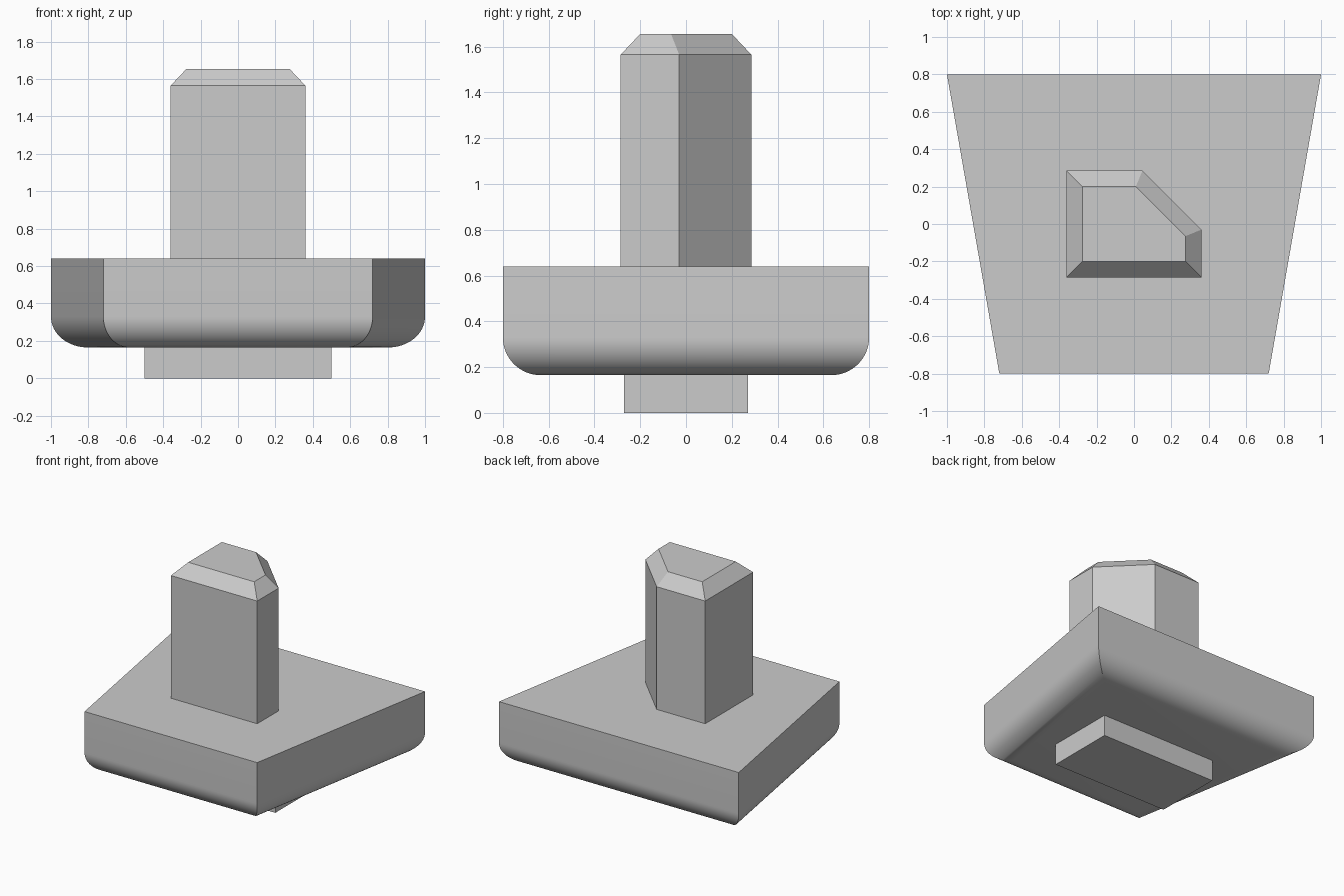
import bpy, bmesh, math
from mathutils import Vector

cube = bpy.data.objects.get("Cube")
if cube:
    bpy.data.objects.remove(cube, do_unlink=True)

grey = bpy.data.materials.new("plain grey")
grey.use_nodes = True
colour = (0.6, 0.6, 0.6, 1)
grey.diffuse_color = colour
grey.node_tree.nodes["Principled BSDF"].inputs["Base Color"].default_value = colour


def inset(outline, d):
    """Offset a convex counter-clockwise outline inwards by d."""
    pts = [Vector(p) for p in outline]
    result = []
    for i, p in enumerate(pts):
        a = (p - pts[i - 1]).normalized()
        b = (pts[(i + 1) % len(pts)] - p).normalized()
        n1, n2 = Vector((-a.y, a.x)), Vector((-b.y, b.x))
        result.append(p + (n1 + n2) * d / (1 + n1.dot(n2)))
    return result


def prism(name, outline, levels):
    """Closed solid through (inset, height) levels, bottom to top."""
    bm = bmesh.new()
    rings = [[bm.verts.new((p.x, p.y, z)) for p in inset(outline, d)]
             for d, z in levels]
    n = len(outline)
    for low, high in zip(rings, rings[1:]):
        for i in range(n):
            j = (i + 1) % n
            bm.faces.new((low[i], low[j], high[j], high[i]))
    bm.faces.new(rings[0][::-1])
    bm.faces.new(rings[-1])
    mesh = bpy.data.meshes.new(name)
    bm.to_mesh(mesh)
    bm.free()
    mesh.materials.append(grey)
    obj = bpy.data.objects.new(name, mesh)
    bpy.context.collection.objects.link(obj)
    bpy.ops.object.select_all(action="DESELECT")
    obj.select_set(True)
    bpy.context.view_layer.objects.active = obj
    bpy.ops.object.shade_smooth_by_angle(angle=math.radians(20))
    return obj


# Tapered block with rounded lower edges
bottom, top, radius, steps = 0.165, 0.64, 0.165, 16
fillet = []
for k in range(steps + 1):
    a = math.pi / 2 * k / steps
    fillet.append((radius * (1 - math.sin(a)), bottom + radius * (1 - math.cos(a))))
prism("tapered_block",
      [(-0.72, -0.8), (0.72, -0.8), (1, 0.8), (-1, 0.8)],
      fillet + [(0, top)])

# Upright post with one cut corner and a chamfered top
prism("post",
      [(-0.36, -0.285), (0.36, -0.285), (0.36, -0.03), (0.045, 0.285), (-0.36, 0.285)],
      [(0, top), (0, 1.565), (0.085, 1.655)])

# Rectangular foot
prism("foot",
      [(-0.5, -0.27), (0.5, -0.27), (0.5, 0.27), (-0.5, 0.27)],
      [(0, 0), (0, bottom)])
